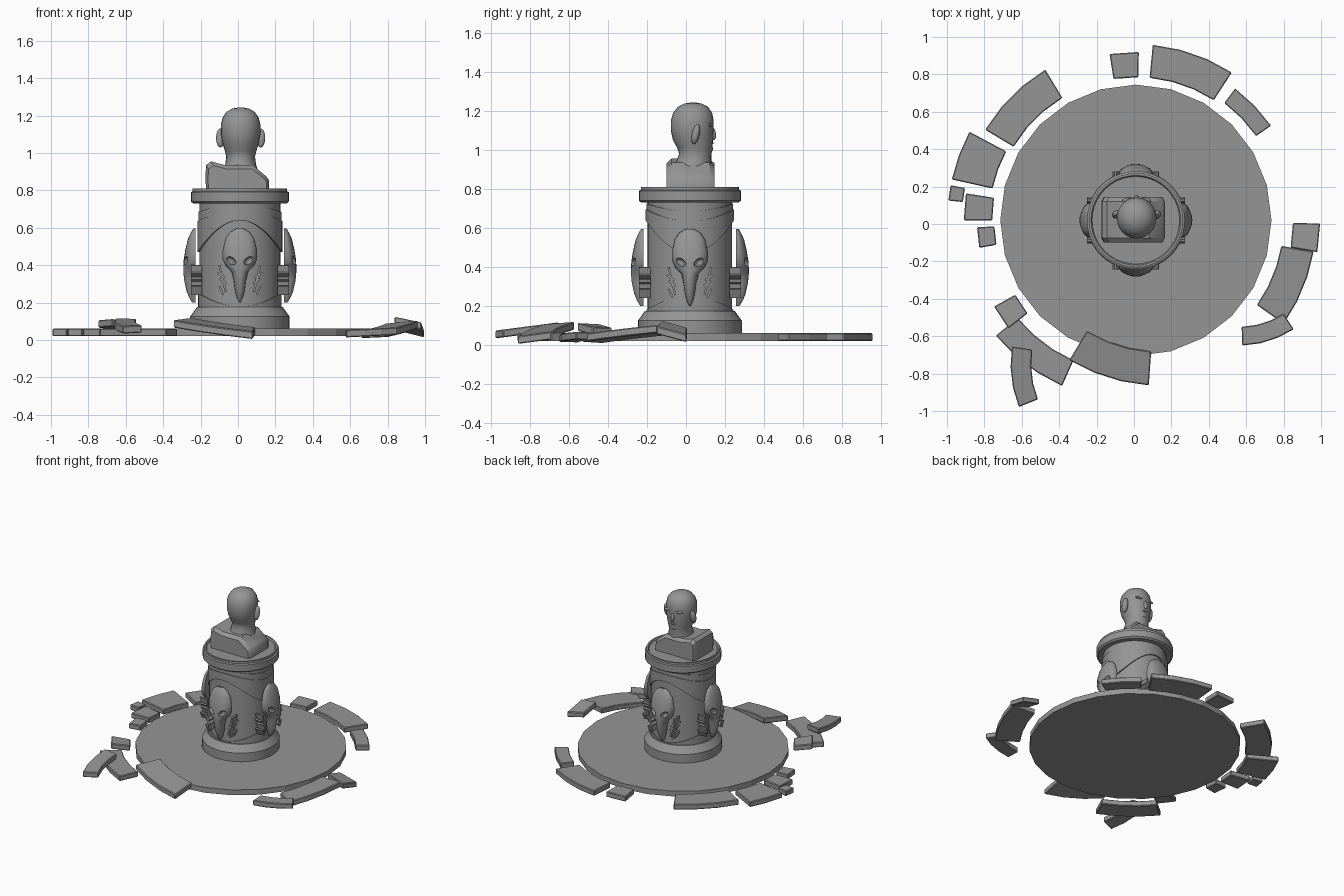
import bpy, bmesh
from math import sin, cos, pi, radians
from mathutils import Matrix, Vector

if "Cube" in bpy.data.objects:
    bpy.data.objects.remove(bpy.data.objects["Cube"])

stone = bpy.data.materials.new("grey stone")
stone.use_nodes = True
GREY = (0.3, 0.3, 0.3, 1)
stone.diffuse_color = GREY
stone.node_tree.nodes["Principled BSDF"].inputs["Base Color"].default_value = GREY
CX, CY = 0.01, 0.02


def finish(name, bm, smooth=None, loc=(0, 0, 0)):
    bmesh.ops.remove_doubles(bm, verts=bm.verts, dist=1e-5)
    bmesh.ops.recalc_face_normals(bm, faces=bm.faces)
    mesh = bpy.data.meshes.new(name)
    bm.to_mesh(mesh)
    bm.free()
    mesh.materials.append(stone)
    ob = bpy.data.objects.new(name, mesh)
    ob.location = loc
    bpy.context.collection.objects.link(ob)
    if smooth:
        bpy.ops.object.select_all(action="DESELECT")
        ob.select_set(True)
        bpy.context.view_layer.objects.active = ob
        bpy.ops.object.shade_smooth_by_angle(angle=radians(smooth))
    return ob


def loft(bm, rings, caps=True, loop=False):
    """Skin equal-sized closed rings of points."""
    rows = [[bm.verts.new(p) for p in ring] for ring in rings]
    pairs = list(zip(rows, rows[1:])) + ([(rows[-1], rows[0])] if loop else [])
    for a, b in pairs:
        for i in range(len(a)):
            j = (i + 1) % len(a)
            bm.faces.new((a[i], a[j], b[j], b[i]))
    if caps and not loop:
        bm.faces.new(rows[0])
        bm.faces.new(rows[-1])


def circle(rx, ry, z, n, x=0, y=0):
    return [(x + rx * cos(2 * pi * i / n), y + ry * sin(2 * pi * i / n), z) for i in range(n)]


def lathe(name, profile, n, smooth=None):
    bm = bmesh.new()
    loft(bm, [circle(r, r, z, n) for r, z in profile])
    return finish(name, bm, smooth, (CX, CY, 0))


# Floor disc and pedestal
lathe("floor_disc", [(0.725, 0.02), (0.725, 0.06)], 24)
lathe("pedestal_base", [(0.266, 0.05), (0.266, 0.125), (0.255, 0.14), (0.23, 0.175)], 40, 30)
lathe("pedestal_column", [(0.217, 0.15), (0.217, 0.74)], 40, 30)
lathe("pedestal_cap", [(0.215, 0.73), (0.25, 0.73), (0.262, 0.74), (0.262, 0.79), (0.252, 0.795),
                       (0.252, 0.81), (0.24, 0.81), (0.234, 0.8)], 40, 30)


# Wavy raised bands around the column
def wave_band(name, low, high, r):
    bm, n = bmesh.new(), 64
    rings = []
    for i in range(n):
        a = 2 * pi * i / n
        w = -cos(2 * a)
        lo, hi = low[0] + low[1] * w, high[0] + high[1] * w
        rings.append([(q * cos(a), q * sin(a), z)
                      for q, z in ((0.21, lo), (r, lo), (r, hi), (0.21, hi))])
    loft(bm, rings, loop=True)
    finish(name, bm, 30, (CX, CY, 0))


wave_band("drapery_band", (0.555, 0.085), (0.665, 0.03), 0.227)
wave_band("drapery_upper", (0.64, 0.035), (0.705, 0.02), 0.222)
wave_band("lower_band", (0.15, 0), (0.215, -0.035), 0.223)


# Long-beaked mask, built facing the front, with cut eye sockets
BACK = -0.237
bm = bmesh.new()
rows = [(0.595, 0.02, 0.25), (0.575, 0.055, 0.262), (0.54, 0.078, 0.278), (0.48, 0.092, 0.292),
        (0.43, 0.092, 0.3), (0.395, 0.075, 0.302), (0.365, 0.045, 0.302), (0.32, 0.034, 0.298),
        (0.26, 0.026, 0.285), (0.225, 0.016, 0.27), (0.2, 0.004, 0.255)]
loft(bm, [[(w * cos(pi * i / 10), BACK - (d + BACK) * sin(pi * i / 10) ** 0.8, z)
           for i in range(11)] for z, w, d in rows])
mask = finish("mask_front", bm, 40)
bm = bmesh.new()
for s in (-1, 1):
    m = (Matrix.Translation((s * 0.048, -0.295, 0.425)) @ Matrix.Rotation(s * radians(-35), 4, "Y")
         @ Matrix.Diagonal((0.032, 0.028, 0.018, 1)))
    bmesh.ops.create_uvsphere(bm, u_segments=14, v_segments=8, radius=1, matrix=m)
cutter = finish("eye_cutter", bm)
cutter.hide_render = True
mod = mask.modifiers.new("eyes", "BOOLEAN")
mod.object, mod.operation, mod.solver = cutter, "DIFFERENCE", "EXACT"
bpy.context.view_layer.update()
carved = bpy.data.meshes.new_from_object(mask.evaluated_get(bpy.context.evaluated_depsgraph_get()))
mask.modifiers.clear()
mask.data = carved
bpy.data.objects.remove(cutter)

# Slashed rune marks beside the beak
bm = bmesh.new()
RUNES = [(0.098, 0.35, 0.1, 12), (0.083, 0.29, 0.07, 12), (0.1, 0.345, 0.05, 55),
         (0.09, 0.315, 0.045, 55), (0.1, 0.265, 0.05, 25)]
for s in (-1, 1):
    for u, z, length, lean in RUNES:
        m = (Matrix.Translation((s * u, -0.232, z)) @ Matrix.Rotation(s * radians(lean), 4, "Y")
             @ Matrix.Diagonal((0.011, 0.06, length, 1)))
        bmesh.ops.create_cube(bm, size=1, matrix=m)
runes = finish("runes_front", bm)
for src in (mask, runes):
    src.location = (CX, CY, 0)
    for k, side in enumerate(("left", "back", "right"), 1):
        ob = src.copy()
        ob.name = src.name.replace("front", side)
        ob.rotation_euler.z = k * pi / 2
        bpy.context.collection.objects.link(ob)

# Bust: slanted shoulders
bm = bmesh.new()
outline = [(-0.17, 0.8), (-0.175, 0.87), (-0.17, 0.935), (-0.145, 0.955), (-0.07, 0.935),
           (0.08, 0.935), (0.15, 0.875), (0.165, 0.855), (0.165, 0.8)]
loft(bm, [[(x * k, y, 0.8 + (z - 0.8) * h) for x, z in outline]
          for y, k, h in ((-0.1, 0.92, 0.85), (-0.075, 1, 1), (0.12, 1, 1), (0.145, 0.92, 0.85))])
finish("bust_shoulders", bm, 35)

# Bust: head and neck, facing the back
bm = bmesh.new()
HEAD = [(0.88, 0.1, 0.1, 0.03), (0.94, 0.082, 0.09, 0.04), (0.98, 0.077, 0.083, 0.048),
        (1.01, 0.084, 0.09, 0.045), (1.05, 0.097, 0.103, 0.036), (1.1, 0.105, 0.11, 0.032),
        (1.15, 0.106, 0.11, 0.032), (1.19, 0.096, 0.1, 0.034), (1.22, 0.075, 0.078, 0.036),
        (1.237, 0.045, 0.045, 0.036), (1.243, 0.012, 0.012, 0.036)]
loft(bm, [circle(rx, ry, z, 24, 0.014, y) for z, rx, ry, y in HEAD])
finish("bust_head", bm, 50)


def blob(name, loc, size, tilt=0):
    bm = bmesh.new()
    m = (Matrix.Translation(loc) @ Matrix.Rotation(radians(tilt), 4, "X")
         @ Matrix.Diagonal((*size, 1)))
    bmesh.ops.create_uvsphere(bm, u_segments=14, v_segments=8, radius=1, matrix=m)
    finish(name, bm, 60)


blob("nose", (0.014, 0.137, 1.085), (0.014, 0.016, 0.035), 12)
blob("mouth", (0.014, 0.13, 1.035), (0.026, 0.012, 0.007))
blob("chin", (0.014, 0.115, 1.005), (0.035, 0.024, 0.02))
for s, side in ((1, "left"), (-1, "right")):
    blob(side + "_ear", (0.014 + s * 0.108, 0.05, 1.08), (0.024, 0.02, 0.052), -12)
    blob(side + "_brow", (0.014 + s * 0.042, 0.127, 1.128), (0.036, 0.014, 0.009))


# Broken ring stones: arc pieces, each on a sloping plane
def stone_piece(name, r0, r1, a0, a1, shift=(0, 0), z=0.04, slope=(0, 0)):
    bm, n = bmesh.new(), max(1, round(abs(a1 - a0) / 9))
    ox, oy = CX + shift[0], CY + shift[1]
    am, rm = radians((a0 + a1) / 2), (r0 + r1) / 2
    mid = Vector((ox + rm * cos(am), oy + rm * sin(am)))
    rings = []
    for i in range(n + 1):
        a = radians(a0 + (a1 - a0) * i / n)
        ring = []
        for r, h in ((r0, -0.02), (r1, -0.02), (r1, 0.02), (r0, 0.02)):
            x, y = ox + r * cos(a), oy + r * sin(a)
            ring.append((x, y, z + h + slope[0] * (x - mid.x) + slope[1] * (y - mid.y)))
        rings.append(ring)
    loft(bm, rings)
    bmesh.ops.recalc_face_normals(bm, faces=bm.faces)
    edges = [e for e in bm.edges if len(e.link_faces) == 2 and e.calc_face_angle() > 1]
    bmesh.ops.bevel(bm, geom=edges, offset=0.005, segments=1, affect="EDGES")
    finish(name, bm)


FLAT = [(0.765, 0.9, 89, 99), (0.765, 0.942, 57, 84.5), (0.785, 0.882, 35, 53),
        (0.763, 0.94, 121, 149), (0.785, 1.008, 152, 167.5), (0.93, 1.008, 169.3, 174),
        (0.768, 0.92, 171, 180), (0.757, 0.85, 182.5, 190)]
for i, args in enumerate(FLAT, 1):
    stone_piece("ring_stone_%d" % i, *args)
stone_piece("east_long_stone", 0.79, 0.965, -35, -10, z=0.055, slope=(0.1, 0.08))
stone_piece("east_square_stone", 0.84, 0.985, -10, -1, (0, 0), 0.07, (-0.25, -0.25))
stone_piece("east_short_stone", 0.44, 0.54, -88, -57, (0.55, -0.13), 0.04, (0.05, 0))
stone_piece("front_long_stone", 0.763, 0.945, 238.7, 266, (0.135, 0.06), 0.062, (-0.1, 0.14))
stone_piece("west_long_stone", 0.82, 0.97, 219.5, 246, z=0.04)
stone_piece("west_curved_stone", 0.5, 0.61, 171, 202, (-0.06, -0.77), 0.075, (0, 0.13))
stone_piece("west_square_stone", 0.76, 0.89, 209, 218, (0.02, -0.03), 0.08, (-0.1, -0.12))
